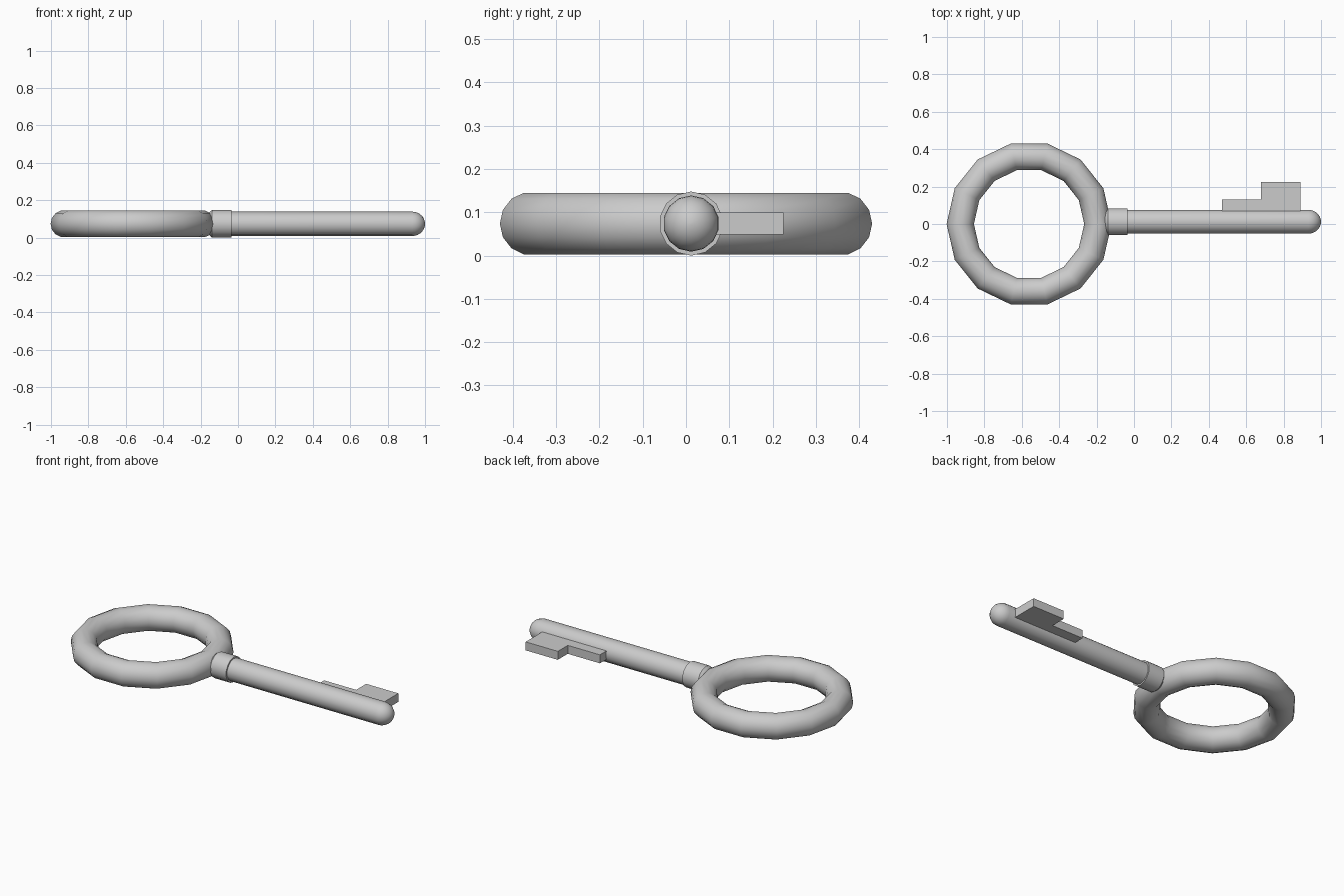
import bpy, bmesh
from math import pi, sin, cos

if "Cube" in bpy.data.objects:
    bpy.data.objects.remove(bpy.data.objects["Cube"])

SIDES = 14
ZC, YC = 0.074, 0.012      # height of key axis, side offset of shaft


def finish(name, bm):
    bmesh.ops.recalc_face_normals(bm, faces=bm.faces)
    me = bpy.data.meshes.new(name)
    bm.to_mesh(me)
    bm.free()
    ob = bpy.data.objects.new(name, me)
    bpy.context.collection.objects.link(ob)
    bpy.ops.object.select_all(action='DESELECT')
    ob.select_set(True)
    bpy.context.view_layer.objects.active = ob
    bpy.ops.object.shade_smooth_by_angle(angle=pi / 5)
    return ob


def lathe_x(name, profile):
    """Turn (x, radius) points around the shaft axis; ends are capped."""
    bm = bmesh.new()
    rings = []
    for x, r in profile:
        rings.append([bm.verts.new((x, YC + r * sin(2 * pi * i / SIDES),
                                    ZC + r * cos(2 * pi * i / SIDES)))
                      for i in range(SIDES)])
    for a, b in zip(rings, rings[1:]):
        for i in range(SIDES):
            j = (i + 1) % SIDES
            bm.faces.new((a[i], a[j], b[j], b[i]))
    bm.faces.new(rings[0])
    bm.faces.new(rings[-1])
    return finish(name, bm)


# Ring handle
bpy.ops.mesh.primitive_torus_add(major_segments=SIDES, minor_segments=SIDES,
                                 major_radius=0.368, minor_radius=0.073,
                                 location=(-0.561, 0, ZC))
handle = bpy.context.object
handle.name = "ring_handle"
bpy.ops.object.shade_smooth_by_angle(angle=pi / 3)

# Collar with a slightly rounded end meeting the ring
lathe_x("collar", [(-0.165, 0.045), (-0.155, 0.06), (-0.138, 0.074), (-0.035, 0.074)])

# Shaft with domed tip
R = 0.065
dome = [(0.932 + 0.068 * sin(a), R * cos(a))
        for a in (k * pi / 14 for k in range(7))]
lathe_x("shaft", [(-0.06, R)] + dome + [(1.0, 0.003)])

# Stepped bit: extruded outline
bm = bmesh.new()
outline = [(0.47, 0.04), (0.89, 0.04), (0.89, 0.225),
           (0.68, 0.225), (0.68, 0.132), (0.47, 0.132)]
face = bm.faces.new([bm.verts.new((x, y, ZC - 0.025)) for x, y in outline])
ext = bmesh.ops.extrude_face_region(bm, geom=[face])
bmesh.ops.translate(bm, vec=(0, 0, 0.05),
                    verts=[v for v in ext["geom"] if isinstance(v, bmesh.types.BMVert)])
finish("bit", bm)
